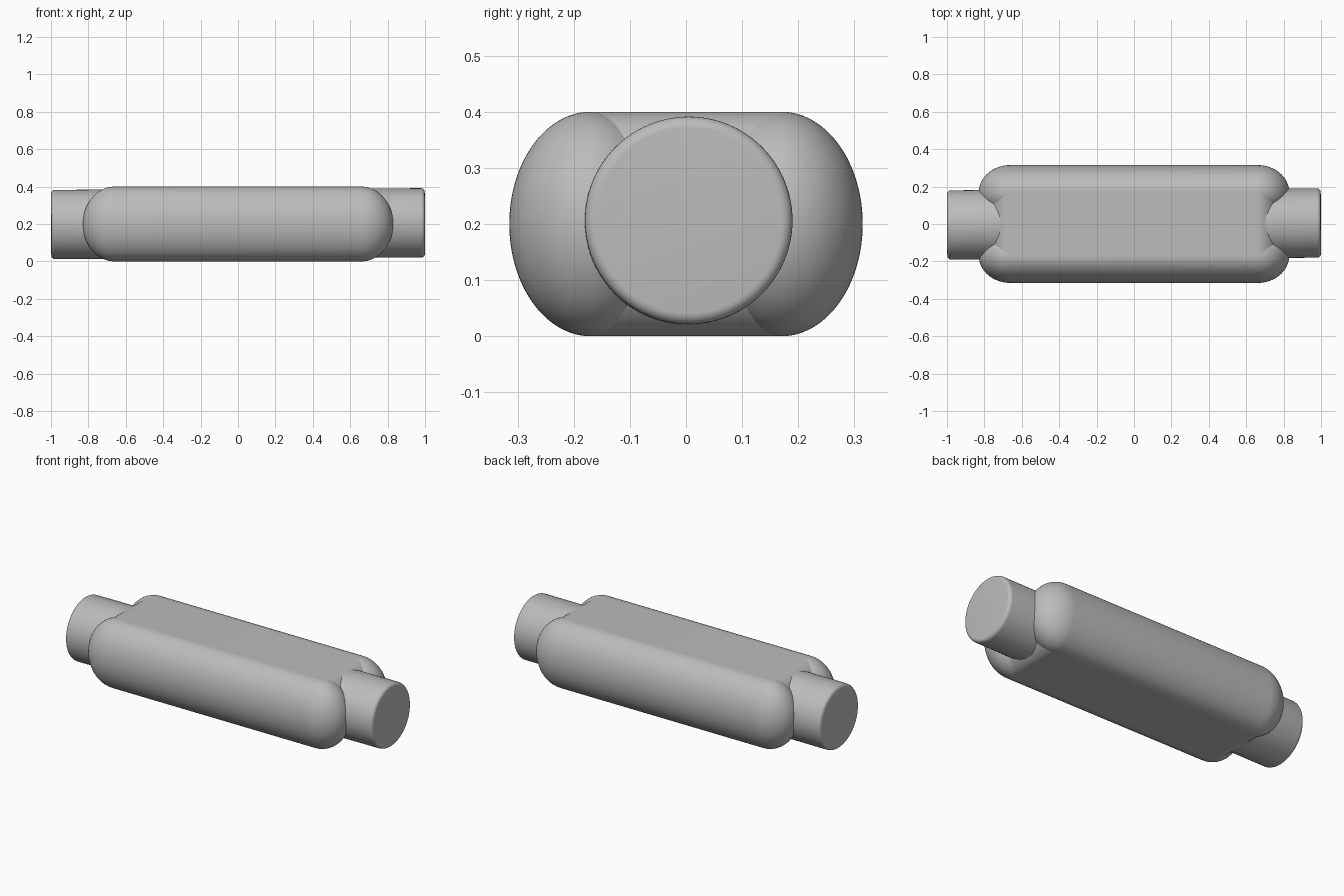
import bpy
import bmesh
from math import sin, cos, pi, radians
from mathutils import Matrix

cube = bpy.data.objects.get("Cube")
if cube:
    bpy.data.objects.remove(cube, do_unlink=True)

# Main dimensions
HALF_STRAIGHT = 0.66      # straight half-length of the body
LOBE_Y = 0.17             # centre line of each side lobe
HALF_H = 0.2              # half height of the body
ROD_R = 0.185
ROD_HALF = 0.999
RIM = 0.02

grey = bpy.data.materials.new("plain_grey")
grey.use_nodes = True
colour = (0.5, 0.5, 0.5, 1)
grey.diffuse_color = colour
grey.node_tree.nodes["Principled BSDF"].inputs["Base Color"].default_value = colour


def finish(name, bm, location):
    """Turn a bmesh into a smooth-shaded grey object."""
    bmesh.ops.remove_doubles(bm, verts=bm.verts, dist=1e-5)
    bmesh.ops.recalc_face_normals(bm, faces=bm.faces)
    mesh = bpy.data.meshes.new(name)
    bm.to_mesh(mesh)
    bm.free()
    mesh.materials.append(grey)
    obj = bpy.data.objects.new(name, mesh)
    obj.location = location
    bpy.context.collection.objects.link(obj)
    bpy.ops.object.select_all(action="DESELECT")
    obj.select_set(True)
    bpy.context.view_layer.objects.active = obj
    bpy.ops.object.shade_smooth_by_angle(angle=radians(30))
    return obj


def arc(cx, cz, rx, rz, steps):
    """Quarter ellipse from the outermost x up to the top."""
    return [(cx + rx * cos(a), cz + rz * sin(a))
            for a in (i * pi / 2 / steps for i in range(steps + 1))]


def lathe(half_profile, sides=96):
    """Mirror a profile in x and spin it around the x axis."""
    points = half_profile + [(-x, r) for x, r in reversed(half_profile)]
    bm = bmesh.new()
    verts = [bm.verts.new((x, 0, r)) for x, r in points]
    edges = [bm.edges.new(pair) for pair in zip(verts, verts[1:])]
    bmesh.ops.spin(bm, geom=verts + edges, cent=(0, 0, 0), axis=(1, 0, 0),
                   angle=2 * pi, steps=sides, use_merge=True)
    return bm


# Side lobes: long capsules with an oval section
for name, side in (("left_lobe", 1), ("right_lobe", -1)):
    bm = lathe(arc(HALF_STRAIGHT, 0, 0.17, HALF_H, 24))
    bmesh.ops.scale(bm, vec=(1, 0.145 / HALF_H, 1), verts=bm.verts)
    # the lobes lie along x, one on each side of the slab
    finish(name, bm, (0, side * LOBE_Y, HALF_H))

# Centre slab: flat top and bottom with rounded ends
quarter = arc(HALF_STRAIGHT, 0, 0.13, HALF_H, 24)
upper = quarter + [(-x, z) for x, z in reversed(quarter)]
outline = upper + [(x, -z) for x, z in reversed(upper[1:-1])]
bm = bmesh.new()
face = bm.faces.new([bm.verts.new((x, -LOBE_Y, z)) for x, z in outline])
extruded = bmesh.ops.extrude_face_region(bm, geom=[face])["geom"]
moved = [v for v in extruded if isinstance(v, bmesh.types.BMVert)]
bmesh.ops.translate(bm, vec=(0, 2 * LOBE_Y, 0), verts=moved)
finish("centre_slab", bm, (0, 0, HALF_H))

# Rod: slightly tilted cylinder with rounded rims
profile = [(ROD_HALF, 0)] + arc(ROD_HALF - RIM, ROD_R - RIM, RIM, RIM, 6)
bm = lathe(profile)
tilt = Matrix.Rotation(0.005, 4, "Z") @ Matrix.Rotation(-0.0045, 4, "Y")
bmesh.ops.transform(bm, matrix=tilt, verts=bm.verts)
finish("centre_rod", bm, (0, 0, 0.202))
